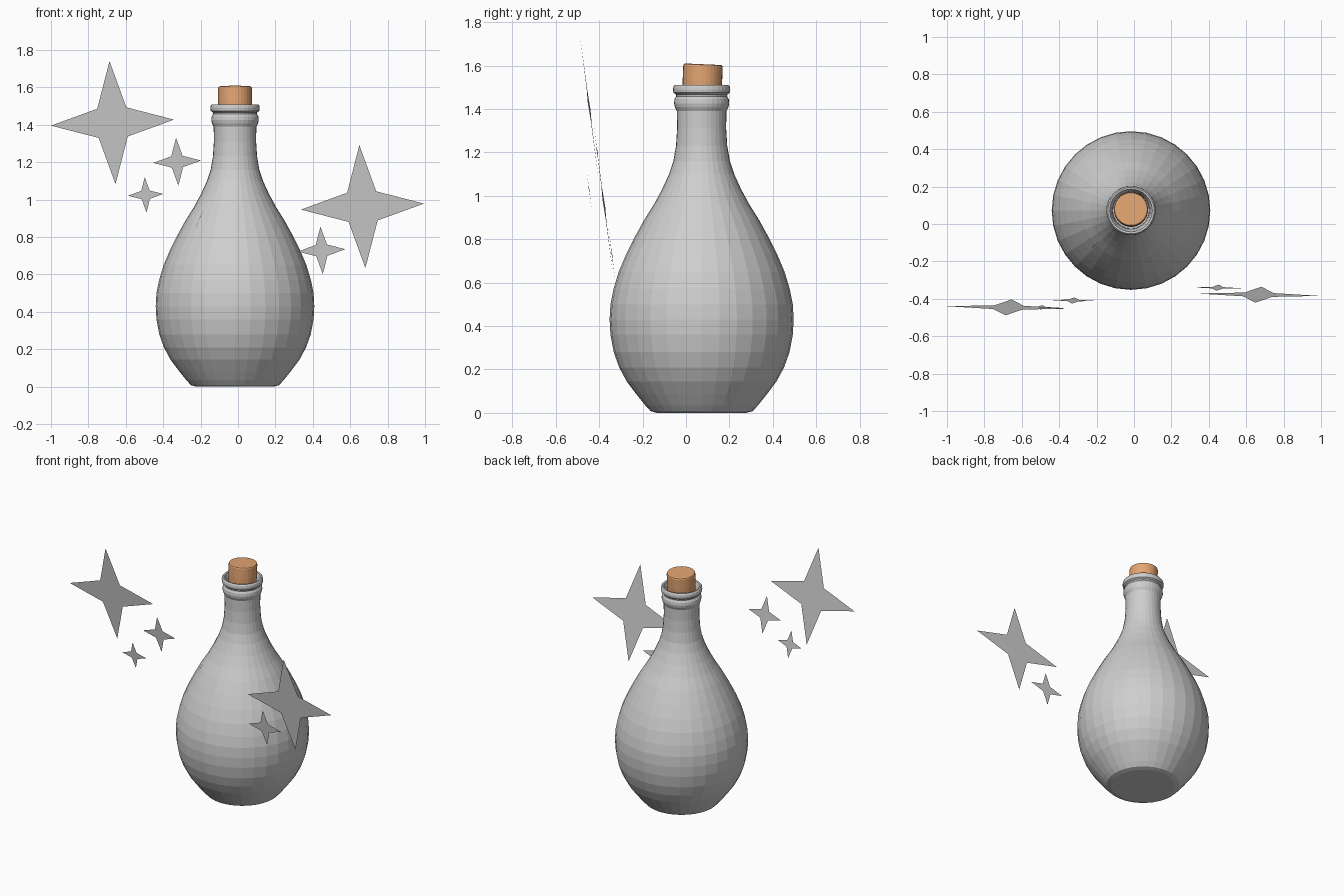
import bpy
import bmesh
from math import cos, sin, pi, radians
from mathutils import Vector

cube = bpy.data.objects.get("Cube")
if cube:
    bpy.data.objects.remove(cube, do_unlink=True)

AXIS = Vector((-0.016, 0.072, 0))
SIDES = 32


def material(name, rgb):
    m = bpy.data.materials.new(name)
    m.use_nodes = True
    m.diffuse_color = (*rgb, 1)
    m.node_tree.nodes["Principled BSDF"].inputs["Base Color"].default_value = (*rgb, 1)
    return m


GLASS = material("pale grey glass", (0.62, 0.62, 0.62))
CORK = material("cork brown", (0.78, 0.38, 0.17))


def finish(name, bm, mat, location=(0, 0, 0)):
    mesh = bpy.data.meshes.new(name)
    bm.to_mesh(mesh)
    bm.free()
    mesh.materials.append(mat)
    obj = bpy.data.objects.new(name, mesh)
    obj.location = location
    bpy.context.collection.objects.link(obj)
    return obj


def lathe(name, profile, mat, location):
    """Revolve (radius, height) pairs around z and cap both ends."""
    bm = bmesh.new()
    rings = []
    for r, z in profile:
        rings.append([bm.verts.new((r * cos(2 * pi * i / SIDES), r * sin(2 * pi * i / SIDES), z))
                      for i in range(SIDES)])
    for low, high in zip(rings, rings[1:]):
        for i in range(SIDES):
            j = (i + 1) % SIDES
            bm.faces.new((low[i], low[j], high[j], high[i]))
    bm.faces.new(rings[0][::-1])
    bm.faces.new(rings[-1])
    return finish(name, bm, mat, location)


# Bottle: base, belly, neck, two rolled rings, then the inside of the mouth
body = [(0.205, 0), (0.235, 0.008), (0.26, 0.035), (0.30, 0.085), (0.345, 0.145),
        (0.38, 0.21), (0.405, 0.28), (0.42, 0.36), (0.424, 0.43), (0.42, 0.50),
        (0.406, 0.57), (0.382, 0.65), (0.348, 0.73), (0.308, 0.81), (0.264, 0.89),
        (0.22, 0.96), (0.182, 1.03), (0.15, 1.10), (0.13, 1.16), (0.118, 1.23),
        (0.113, 1.31), (0.114, 1.39)]
rings = [(0.123, 1.408), (0.127, 1.425), (0.125, 1.445), (0.117, 1.458),
         (0.119, 1.467), (0.130, 1.475), (0.132, 1.490), (0.130, 1.503), (0.124, 1.510)]
mouth = [(0.114, 1.508), (0.104, 1.48), (0.098, 1.44), (0.096, 1.36)]
lathe("bottle", body + rings + mouth, GLASS, AXIS)

# Cork stopper, seated slightly crooked
cork = lathe("cork_stopper", [(0.083, -0.12), (0.091, 0.08), (0.091, 0.146), (0.088, 0.153),
                              (0.082, 0.156)], CORK, AXIS + Vector((0, 0, 1.45)))
cork.rotation_euler.x = radians(-2.5)


# Flat four-pointed sparkles, leaning back a little with height
def sparkle(name, centre, radius):
    bm = bmesh.new()
    verts = []
    for k in range(8):
        r = radius if k % 2 == 0 else radius * 0.335
        a = k * pi / 4 + radians(2.8)
        x, z = r * cos(a), r * sin(a)
        verts.append(bm.verts.new((x, -0.013 * x - 0.13 * z, z)))
    bm.faces.new(verts)
    finish(name, bm, GLASS, centre)


sparkle("right_large_sparkle", (-0.671, -0.446, 1.412), 0.329)
sparkle("right_medium_sparkle", (-0.325, -0.409, 1.203), 0.128)
sparkle("right_small_sparkle", (-0.494, -0.446, 1.026), 0.094)
sparkle("left_large_sparkle", (0.665, -0.378, 0.963), 0.329)
sparkle("left_medium_sparkle", (0.447, -0.341, 0.729), 0.127)

# Thin brown sliver showing on the shoulder of the bottle
bm = bmesh.new()
outward = Vector((-0.72, -0.69, 0))
side = Vector((-0.69, 0.72, 0))
low = AXIS + outward * 0.292 + Vector((0, 0, 0.85))
high = AXIS + outward * 0.242 + Vector((0, 0, 0.935))
mid = (low + high) / 2
bm.faces.new([bm.verts.new(p) for p in (low, mid - side * 0.003, high, mid + side * 0.003)])
finish("shoulder_sliver", bm, CORK)
